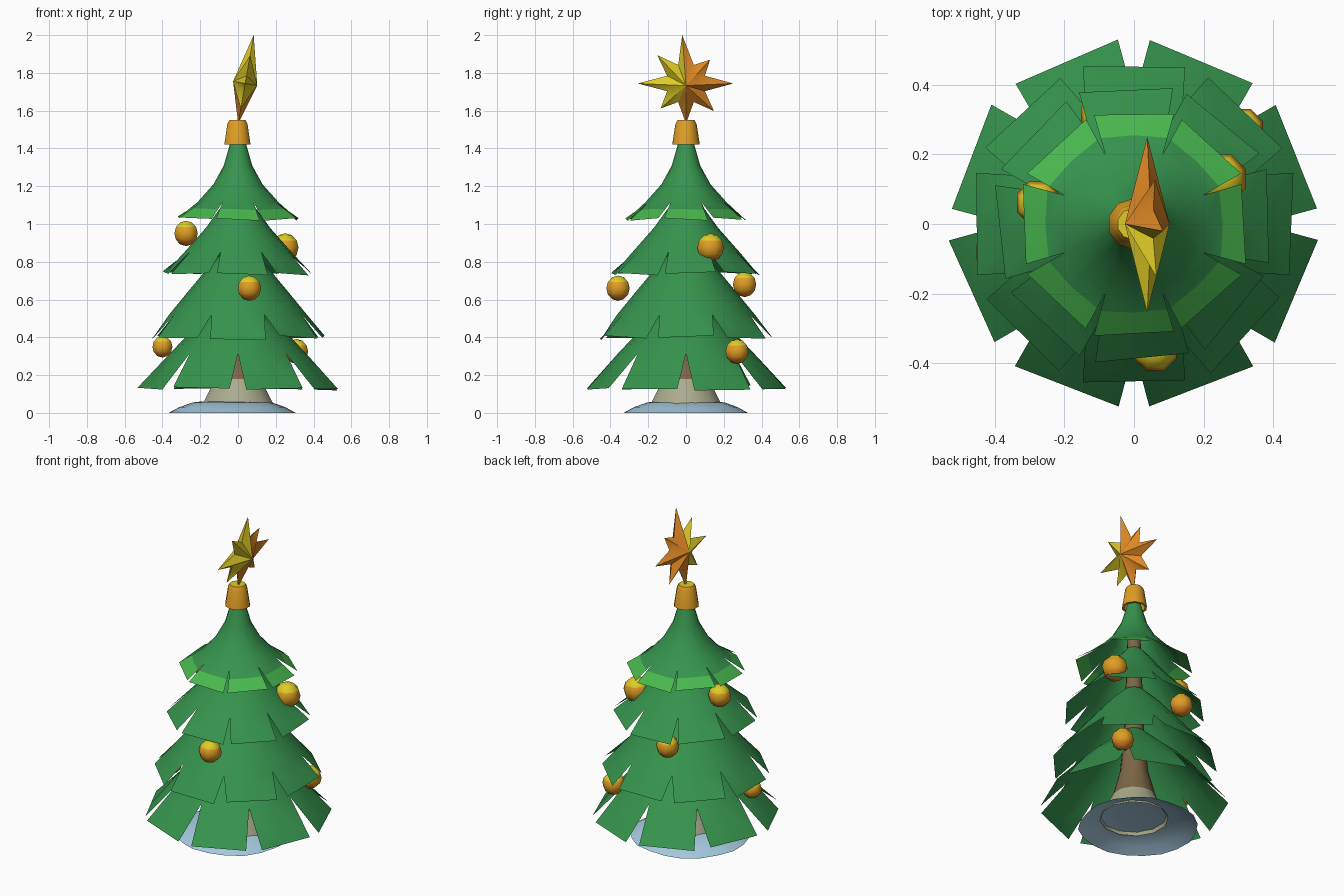
import bpy, bmesh, math, random
from mathutils import Vector, Matrix

if "Cube" in bpy.data.objects:
    bpy.data.objects.remove(bpy.data.objects["Cube"])

random.seed(4)


def mat(name, rgb):
    m = bpy.data.materials.new(name)
    m.diffuse_color = (*rgb, 1)
    m.use_nodes = True
    m.node_tree.nodes["Principled BSDF"].inputs["Base Color"].default_value = m.diffuse_color
    return m


GREEN = mat("needle green", (0.037, 0.295, 0.075))
LIGHT = mat("light green", (0.065, 0.48, 0.075))
YELLOW = mat("star yellow", (0.74, 0.60, 0.02))
GOLD = mat("gold", (0.74, 0.34, 0.018))
ORANGE = mat("orange gold", (0.75, 0.25, 0.018))
BROWN = mat("bark brown", (0.20, 0.135, 0.06))
BEIGE = mat("pale bark", (0.41, 0.41, 0.27))
SNOW = mat("snow blue", (0.38, 0.59, 0.73))


def finish(bm, name, mats, rule=None, smooth=None):
    """Turn a bmesh into an object, colour its faces by rule, shade it."""
    bm.normal_update()
    if rule:
        for f in bm.faces:
            f.material_index = rule(f)
    me = bpy.data.meshes.new(name)
    bm.to_mesh(me)
    bm.free()
    for m in mats:
        me.materials.append(m)
    ob = bpy.data.objects.new(name, me)
    bpy.context.scene.collection.objects.link(ob)
    if smooth:
        bpy.ops.object.select_all(action='DESELECT')
        ob.select_set(True)
        bpy.context.view_layer.objects.active = ob
        bpy.ops.object.shade_smooth_by_angle(angle=math.radians(smooth))
    return ob


def lathe(profile, n, cx=0.0, cap=False, wobble=0.0):
    """Revolve (z, r) pairs, listed bottom to top."""
    bm = bmesh.new()
    wob = [1 + random.uniform(-wobble, wobble) for _ in range(n)]
    rings = []
    for z, r in profile:
        rings.append([bm.verts.new((cx + r * wob[i] * math.cos(math.tau * (i + .5) / n),
                                    r * wob[i] * math.sin(math.tau * (i + .5) / n), z))
                      for i in range(n)])
    for a, b in zip(rings, rings[1:]):
        for i in range(n):
            j = (i + 1) % n
            bm.faces.new((a[i], a[j], b[j], b[i]))
    if cap:
        bm.faces.new(rings[-1])
    return bm


# Branch tiers: round cone above, eight straight-edged flaps below
def tier(name, profile, bottom, half, turn, split=None):
    bm = bmesh.new()
    n = 16
    rings = [[bm.verts.new((r * math.cos(turn + math.tau * i / n),
                            r * math.sin(turn + math.tau * i / n), z))
              for i in range(n)] for z, r in profile]
    for a, b in zip(rings, rings[1:]):
        for i in range(n):
            j = (i + 1) % n
            bm.faces.new((a[i], b[i], b[j], a[j]))
    zb, rb = bottom
    for k in range(8):
        ang = turn + k * math.tau / 8
        out = Vector((math.cos(ang), math.sin(ang), 0))
        side = Vector((-math.sin(ang), math.cos(ang), 0))
        top = [rings[-1][(2 * k + s) % n] for s in (-1, 0, 1)]
        drop = random.uniform(-.01, .01)
        skew = random.uniform(-.008, .008)
        edge = [out * (rb + s * skew) + side * s * half + Vector((0, 0, zb + drop + s * skew))
                for s in (-1, 0, 1)]
        rows = [top]
        if split:
            rows.append([bm.verts.new(t.co.lerp(e, f))
                         for t, e, f in zip(top, edge, (split, split * .95, split))])
        rows.append([bm.verts.new(e) for e in edge])
        for q, (a, b) in enumerate(zip(rows, rows[1:])):
            for i in range(2):
                f = bm.faces.new((a[i], b[i], b[i + 1], a[i + 1]))
                if split and q == 1:
                    f.material_index = 1
    return finish(bm, name, [GREEN, LIGHT], smooth=40)


tier("top_branches", [(1.45, .035), (1.31, .075), (1.21, .13), (1.115, .215)],
     (1.03, .315), .115, 0, split=.42)
tier("upper_branches", [(1.14, .045), (1.07, .105), (.98, .17), (.85, .285)],
     (.735, .385), .135, .06)
tier("lower_branches", [(.87, .06), (.78, .15), (.66, .25), (.52, .365)],
     (.395, .452), .147, 0)
tier("bottom_branches", [(.60, .065), (.50, .17), (.41, .27), (.315, .36)],
     (.13, .505), .160, math.pi / 8)

# Flared trunk, pale at the foot
finish(lathe([(.04, .195), (.07, .182), (.12, .155), (.18, .125), (.35, .08),
              (.60, .057), (1.44, .03)], 12), "trunk", [BROWN, BEIGE],
       lambda f: int(f.calc_center_median().z < .18), smooth=40)

# Snow mound
finish(lathe([(0, .335), (.03, .28), (.055, .21), (.065, .12)], 20, -.03, True, .02),
       "snow_mound", [SNOW], smooth=50)

# Star holder
finish(lathe([(1.42, .06), (1.42, .073), (1.53, .056), (1.55, .045)], 10, -.003, True),
       "star_holder", [GOLD, YELLOW], lambda f: int(f.normal.z > .5), smooth=40)


# Baubles: x, y, z, radius
def bauble_colour(f):
    return 1 if f.normal.z > .6 else 2 if f.normal.z < -.3 else 0


for i, (x, y, z, r) in enumerate([(-.275, .06, .95, .067), (.25, .13, .875, .076),
                                  (.06, -.36, .66, .067), (-.09, .31, .68, .067),
                                  (-.40, -.08, .35, .057), (.31, .27, .325, .066)]):
    bm = bmesh.new()
    bmesh.ops.create_uvsphere(bm, u_segments=8, v_segments=6, radius=r)
    bmesh.ops.rotate(bm, verts=bm.verts, matrix=Matrix.Rotation(math.pi / 8, 3, 'Z'))
    bmesh.ops.translate(bm, verts=bm.verts, vec=(x, y, z))
    finish(bm, f"bauble_{i + 1}", [GOLD, YELLOW, ORANGE], bauble_colour, smooth=50)


# Eight-pointed star, leaning to +x, yellow towards the front and orange behind
def star_colour(f):
    c = f.calc_center_median()
    return int(c.y > 0 or (c.z < 1.7 and c.y > -.03))


bm = bmesh.new()
tips = [.26, .18, .25, .21, .215, .19, .255, .215]
rim = []
for k in range(16):
    a = math.tau * k / 16
    r = tips[k // 2] if k % 2 == 0 else .108
    rim.append(bm.verts.new((0, r * math.sin(a) - (.02 if k == 0 else 0), r * math.cos(a))))
for s in (1, -1):
    hub = bm.verts.new((s * .065, 0, 0))
    for k in range(16):
        pair = (rim[k], rim[(k + 1) % 16])
        bm.faces.new((hub, *(pair[::-1] if s > 0 else pair)))
bmesh.ops.recalc_face_normals(bm, faces=bm.faces)
bmesh.ops.rotate(bm, verts=bm.verts, matrix=Matrix.Rotation(math.radians(10), 3, 'Y'))
bmesh.ops.translate(bm, verts=bm.verts, vec=(.038, 0, 1.744))
finish(bm, "star", [YELLOW, ORANGE], star_colour, smooth=60)
